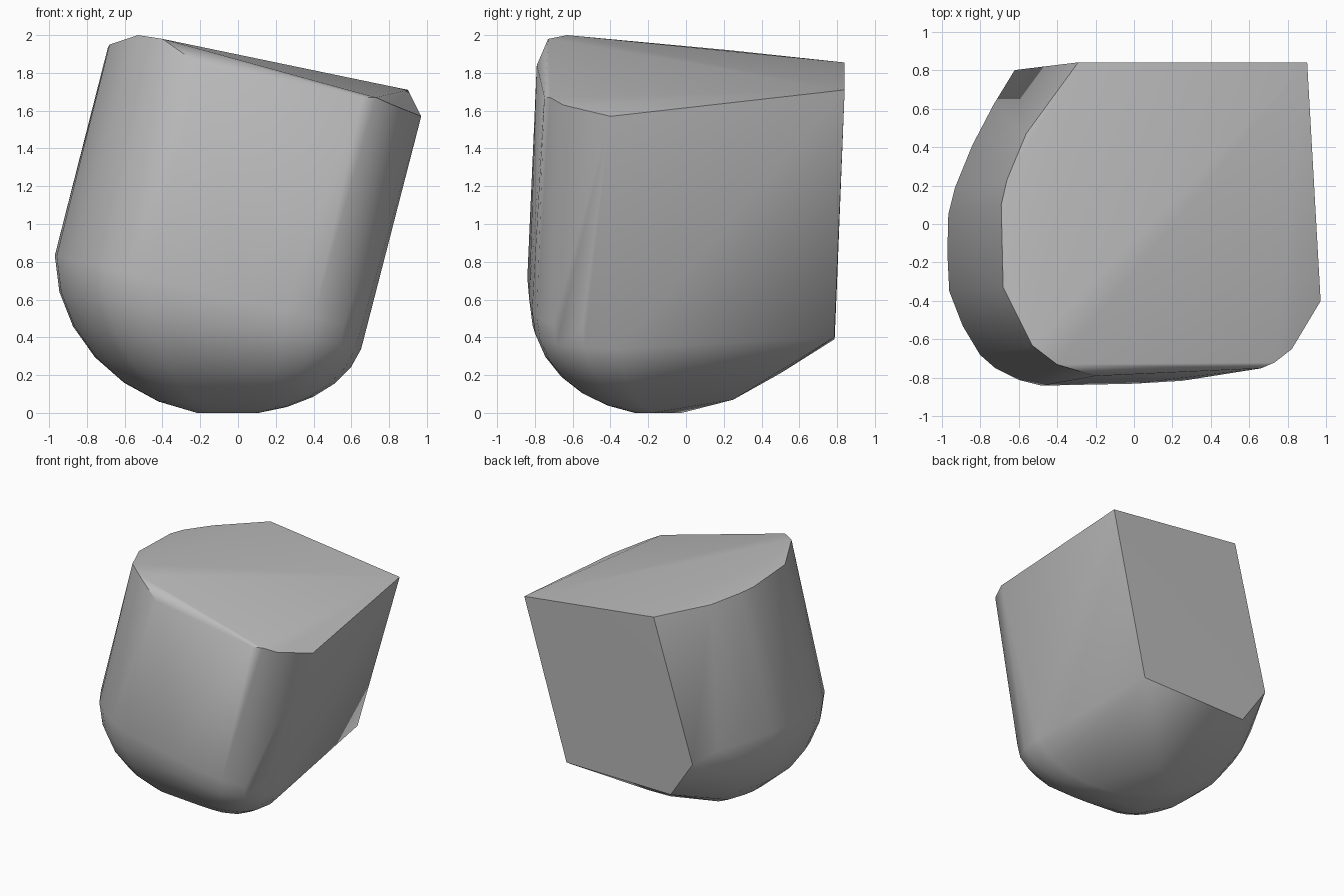
import bpy
import bmesh
import math

cube = bpy.data.objects.get("Cube")
if cube:
    bpy.data.objects.remove(cube, do_unlink=True)

# Rim of the slanted top
rim = [
    (-0.29, 0.84, 1.855), (-0.56, 0.47, 1.89), (-0.66, 0.23, 1.92),
    (-0.69, 0.1, 1.93), (-0.68, -0.33, 1.95), (-0.53, -0.63, 2.0),
    (-0.4, -0.73, 1.98), (-0.2, -0.79, 1.84), (0.66, -0.75, 1.67),
    (0.73, -0.72, 1.67), (0.82, -0.65, 1.63), (0.97, -0.4, 1.57),
    (0.9, 0.84, 1.71),
]

# Lower edge of the flat back and the sloping underside behind the dome
back = [
    (-0.62, 0.8, 0.7), (-0.41, 0.787, 0.39), (0.55, 0.785, 0.4),
    (-0.03, 0.25, 0.07), (0, 0.5, 0.21),
]

# Belt where the walls meet the dome; it lies in a tilted plane
belt = [
    (-0.73, 0.62), (-0.84, 0.41), (-0.93, 0.19), (-0.965, 0.05),
    (-0.97, -0.15), (-0.96, -0.35), (-0.89, -0.53), (-0.8, -0.68),
    (-0.72, -0.75), (-0.6, -0.81), (-0.48, -0.84), (0, -0.83),
    (0.25, -0.815), (0.4, -0.79), (0.56, -0.7), (0.64, -0.55),
    (0.67, -0.36),
]
POLE_X, POLE_Y = -0.03, -0.13
START, STEPS = 0.2, 6


def belt_height(x):
    return 0.6 - 0.24 * x


# Dome: an elliptical arc from the flat foot up to each belt point
points = rim + back
for x, y in belt:
    points.append((x, y, belt_height(x)))
    if y > 0.5:
        continue
    for i in range(STEPS):
        t = START + (math.pi / 2 - START) * i / STEPS
        s = math.sin(t)
        z = belt_height(x) * (1 - math.cos(t) / math.cos(START))
        points.append((POLE_X + (x - POLE_X) * s,
                       POLE_Y + (y - POLE_Y) * s, z))

# Wrap the points in one convex skin
bm = bmesh.new()
for p in points:
    bm.verts.new(p)
bmesh.ops.convex_hull(bm, input=bm.verts[:])
loose = [v for v in bm.verts if not v.link_faces]
bmesh.ops.delete(bm, geom=loose, context='VERTS')
bmesh.ops.recalc_face_normals(bm, faces=bm.faces[:])
mesh = bpy.data.meshes.new("rounded_block")
bm.to_mesh(mesh)
bm.free()

# Plain grey
grey = bpy.data.materials.new("grey")
grey.use_nodes = True
colour = (0.5, 0.5, 0.5, 1)
grey.diffuse_color = colour
for node in grey.node_tree.nodes:
    if node.type == 'BSDF_PRINCIPLED':
        node.inputs["Base Color"].default_value = colour
mesh.materials.append(grey)

block = bpy.data.objects.new("rounded_block", mesh)
bpy.context.collection.objects.link(block)
bpy.ops.object.select_all(action='DESELECT')
block.select_set(True)
bpy.context.view_layer.objects.active = block
bpy.ops.object.shade_smooth_by_angle(angle=math.radians(35))
